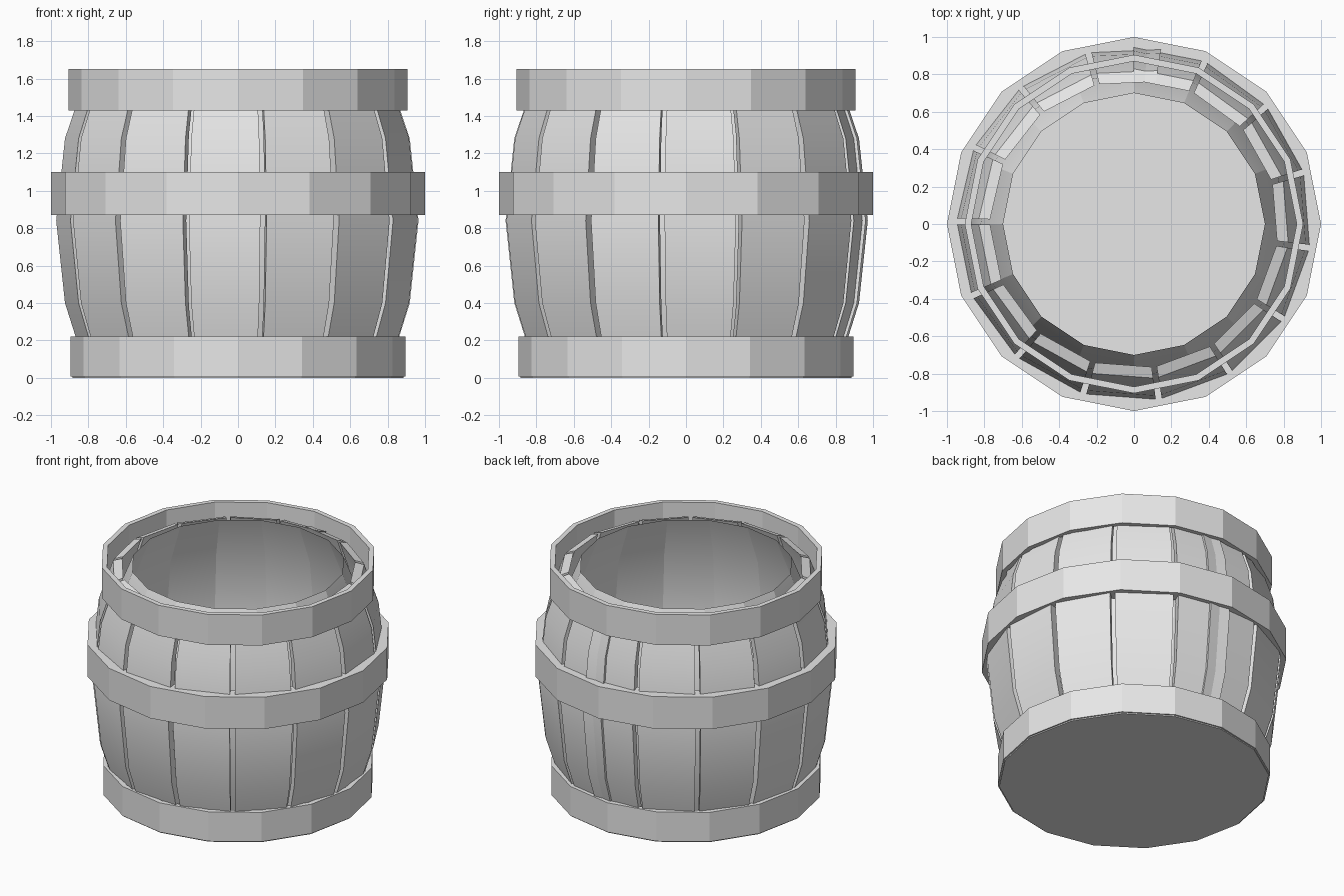
import bpy
import bmesh
from math import radians, sin, cos, pi

default_cube = bpy.data.objects.get("Cube")
if default_cube:
    bpy.data.objects.remove(default_cube, do_unlink=True)

SIDES = 16
STAVES = 15
PITCH = radians(24.73)      # slightly over a full turn, so the last stave overlaps
GAP = radians(2)
FIRST = radians(78.8)

grey = bpy.data.materials.new("plain_grey")
grey.use_nodes = True
grey.diffuse_color = (0.8, 0.8, 0.8, 1)
grey.node_tree.nodes["Principled BSDF"].inputs["Base Color"].default_value = (0.8, 0.8, 0.8, 1)


def finish(name, bm, recalc=True):
    if recalc:
        bmesh.ops.recalc_face_normals(bm, faces=bm.faces)
    mesh = bpy.data.meshes.new(name)
    bm.to_mesh(mesh)
    bm.free()
    mesh.materials.append(grey)
    obj = bpy.data.objects.new(name, mesh)
    bpy.context.collection.objects.link(obj)
    bpy.ops.object.select_all(action='DESELECT')
    obj.select_set(True)
    bpy.context.view_layer.objects.active = obj
    bpy.ops.object.shade_smooth_by_angle(angle=radians(18))
    return obj


def lathe(name, profile, closed):
    """Turn a (radius, height) profile into a sixteen-sided ring or shell."""
    bm = bmesh.new()
    rings = [[bm.verts.new((r * cos(2 * pi * i / SIDES), r * sin(2 * pi * i / SIDES), z))
              for i in range(SIDES)] for r, z in profile]
    pairs = list(zip(rings, rings[1:]))
    if closed:
        pairs.append((rings[-1], rings[0]))
    for low, high in pairs:
        for i in range(SIDES):
            j = (i + 1) % SIDES
            bm.faces.new((low[i], low[j], high[j], high[i]))
    return finish(name, bm, recalc=closed)


def hoop(name, outer, inner, bottom, top):
    lathe(name, [(outer, bottom), (outer, top), (inner, top), (inner, bottom)], True)


def stave(name, angle, outer, inner):
    """A bent plank, flat across its width."""
    bm = bmesh.new()
    half = (PITCH - GAP) / 2
    sections = []
    for (ro, zo), (ri, zi) in zip(outer, inner):
        corners = ((ro, -half, zo), (ro, half, zo), (ri, half, zi), (ri, -half, zi))
        sections.append([bm.verts.new((r * cos(angle + a), r * sin(angle + a), z))
                         for r, a, z in corners])
    for low, high in zip(sections, sections[1:]):
        for i in range(4):
            j = (i + 1) % 4
            bm.faces.new((low[i], low[j], high[j], high[i]))
    bm.faces.new(sections[0])
    bm.faces.new(sections[-1])
    finish(name, bm)


# Bulging planks around the barrel
outer_curve = [(0.83, 0.10), (0.925, 0.40), (0.972, 0.84), (0.925, 1.28), (0.83, 1.56)]
inner_curve = [(0.77, 0.08), (0.865, 0.38), (0.912, 0.84), (0.865, 1.30), (0.77, 1.58)]
for k in range(STAVES):
    stave(f"stave_{k + 1}", FIRST - k * PITCH, outer_curve, inner_curve)

# Thin inner lining, open at the top
lathe("inner_lining", [(0.70, 0.03), (0.82, 0.38), (0.875, 0.84), (0.82, 1.30), (0.70, 1.60)], False)

# Hoops
hoop("top_hoop", 0.905, 0.87, 1.43, 1.65)
hoop("middle_hoop", 1.0, 0.90, 0.87, 1.10)
hoop("bottom_hoop", 0.895, 0.86, 0.008, 0.22)

# Base plate, which is also the floor inside
bm = bmesh.new()
bmesh.ops.create_cone(bm, cap_ends=True, segments=SIDES, radius1=0.885, radius2=0.885, depth=0.03)
bmesh.ops.translate(bm, verts=bm.verts, vec=(0, 0, 0.015))
finish("base_plate", bm)
